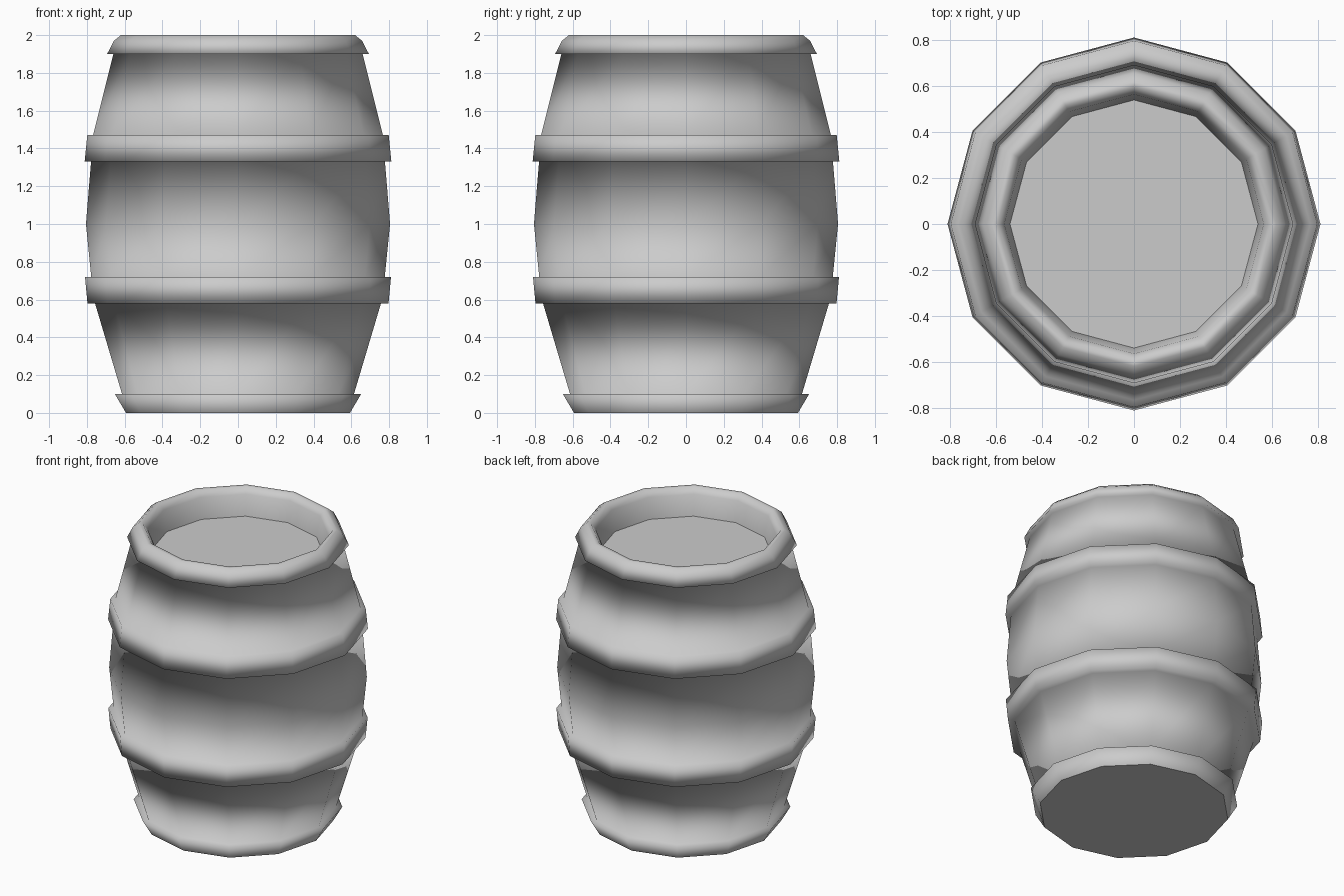
import bpy, bmesh, math

if "Cube" in bpy.data.objects:
    bpy.data.objects.remove(bpy.data.objects["Cube"])

SIDES = 12


def make_object(name, bm):
    mesh = bpy.data.meshes.new(name)
    bm.to_mesh(mesh)
    bm.free()
    obj = bpy.data.objects.new(name, mesh)
    bpy.context.collection.objects.link(obj)
    return obj


def ring(bm, radius, z):
    return [bm.verts.new((radius * math.cos(2 * math.pi * i / SIDES),
                          radius * math.sin(2 * math.pi * i / SIDES), z))
            for i in range(SIDES)]


def lathe(name, profile):
    """Smooth 12-sided surface turned from (radius, z) points, bottom to top."""
    bm = bmesh.new()
    rings = [ring(bm, r, z) for r, z in profile]
    for low, high in zip(rings, rings[1:]):
        for i in range(SIDES):
            j = (i + 1) % SIDES
            bm.faces.new((low[i], low[j], high[j], high[i])).smooth = True
    return make_object(name, bm)


def disc(name, radius, z, facing_up):
    bm = bmesh.new()
    verts = ring(bm, radius, z)
    bm.faces.new(verts if facing_up else verts[::-1])
    return make_object(name, bm)


# Staves with the raised hoops and rolled rim, one continuous turned shell
lathe("barrel_shell", [
    (0.593, 0.0), (0.652, 0.10), (0.614, 0.10),       # bottom hoop
    (0.757, 0.58), (0.797, 0.58), (0.81, 0.72), (0.777, 0.72),   # lower hoop
    (0.805, 1.0),                                     # belly
    (0.778, 1.33), (0.812, 1.33), (0.798, 1.47), (0.767, 1.47),  # upper hoop
    (0.66, 1.90), (0.693, 1.90), (0.657, 1.97),       # top hoop
    (0.62, 2.0), (0.595, 2.0), (0.565, 1.96), (0.54, 1.82),      # rim, inner wall
])

# Recessed lid and flat base
disc("lid", 0.54, 1.82, True)
disc("base", 0.593, 0.0, False)
